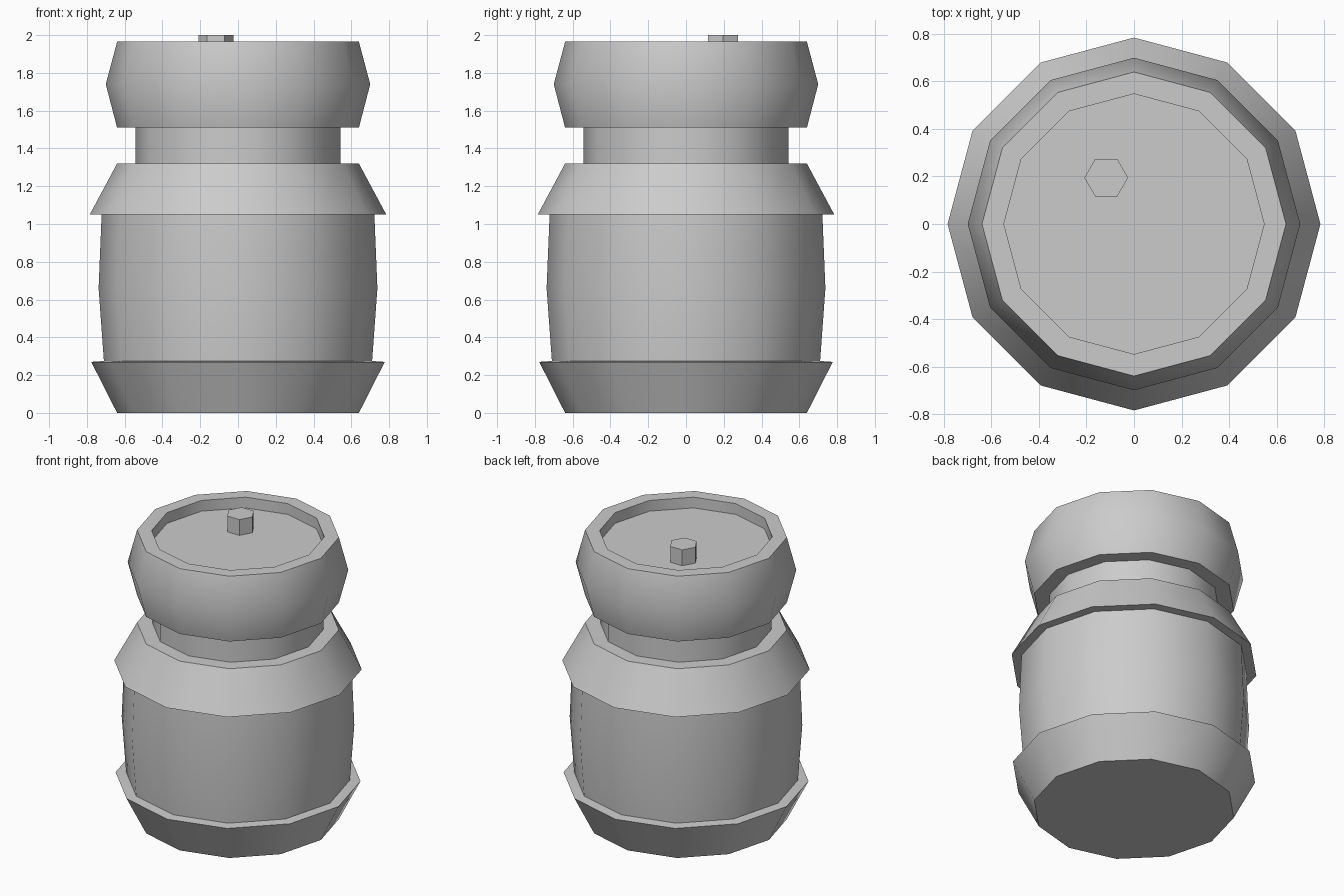
import bpy, bmesh
from math import cos, sin, pi, radians

if "Cube" in bpy.data.objects:
    bpy.data.objects.remove(bpy.data.objects["Cube"])


def lathe(name, profile, sides=12, cx=0.0, cy=0.0, cap_start=False, cap_end=False):
    """Revolve (radius, z) points, listed bottom to top on the outside."""
    bm = bmesh.new()
    rings = [[bm.verts.new((cx + r * cos(2 * pi * i / sides),
                            cy + r * sin(2 * pi * i / sides), z))
              for i in range(sides)] for r, z in profile]
    for a, b in zip(rings, rings[1:]):
        for i in range(sides):
            j = (i + 1) % sides
            bm.faces.new((a[i], a[j], b[j], b[i]))
    if cap_start:
        bm.faces.new(rings[0][::-1])
    if cap_end:
        bm.faces.new(rings[-1])
    mesh = bpy.data.meshes.new(name)
    bm.to_mesh(mesh)
    bm.free()
    obj = bpy.data.objects.new(name, mesh)
    bpy.context.collection.objects.link(obj)
    bpy.ops.object.select_all(action='DESELECT')
    obj.select_set(True)
    bpy.context.view_layer.objects.active = obj
    bpy.ops.object.shade_smooth_by_angle(angle=radians(40))
    return obj


# Flared foot with a ledge around the body
lathe("base", [(0.64, 0), (0.777, 0.27), (0.71, 0.275)], cap_start=True)

# Slightly bulging barrel
lathe("body", [(0.71, 0.275), (0.738, 0.66), (0.722, 1.05)])

# Sloped shoulder with underside and top ledge
lathe("shoulder", [(0.722, 1.05), (0.785, 1.05), (0.64, 1.32), (0.543, 1.32)])

# Narrow neck
lathe("neck", [(0.543, 1.32), (0.543, 1.51)])

# Rounded lid with a shallow recess in the top
lathe("lid", [(0.543, 1.51), (0.64, 1.51), (0.70, 1.74), (0.64, 1.965),
              (0.548, 1.965), (0.548, 1.89)], cap_end=True)

# Off-centre hexagonal knob
lathe("knob", [(0.092, 1.89), (0.092, 2.0)], sides=6, cx=-0.117, cy=0.195,
      cap_end=True)
